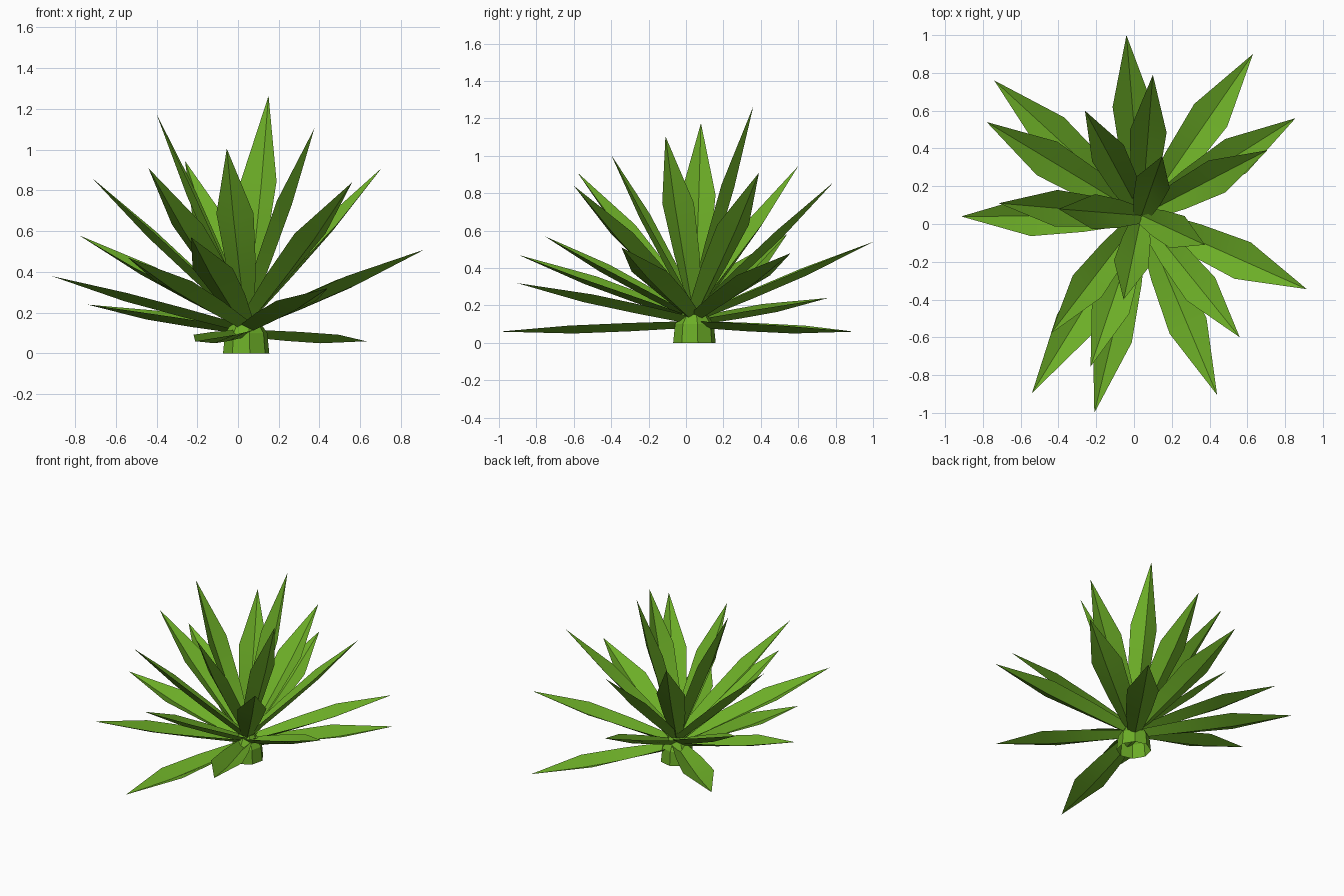
import bpy, bmesh, math
from mathutils import Vector

if "Cube" in bpy.data.objects:
    bpy.data.objects.remove(bpy.data.objects["Cube"])

green = bpy.data.materials.new("leaf green")
green.diffuse_color = (0.15, 0.42, 0.02, 1)
green.use_nodes = True
green.node_tree.nodes["Principled BSDF"].inputs["Base Color"].default_value = green.diffuse_color

CX, CY = 0.04, 0.045   # centre of the stem


def finish(name, bm):
    me = bpy.data.meshes.new(name)
    bm.to_mesh(me)
    bm.free()
    me.materials.append(green)
    me.shade_smooth()
    me.set_sharp_from_angle(angle=math.radians(25))
    ob = bpy.data.objects.new(name, me)
    bpy.context.collection.objects.link(ob)
    return ob


# Stem: short eight-sided sleeve, open underneath
bm = bmesh.new()
rings = []
for radius, z in ((0.115, 0), (0.105, 0.1), (0.05, 0.18)):
    rings.append([bm.verts.new((CX + radius * math.cos(a), CY + radius * math.sin(a), z))
                  for a in (math.tau * (i + 0.2) / 8 for i in range(8))])
for low, high in zip(rings, rings[1:]):
    for i in range(8):
        j = (i + 1) % 8
        bm.faces.new((low[i], low[j], high[j], high[i]))
finish("stem", bm)

# Leaf cross-sections: distance along, half width, raise of the edges, sag of the spine
SECTIONS = ((0.0, 0.04, 0.035, 0.005), (0.33, 0.085, 0.044, 0.016), (0.62, 0.106, 0.042, 0.02))


def leaf(name, tip):
    """Channelled blade with a slightly sagging spine, raised edges and a pointed tip."""
    tip = Vector(tip)
    start = Vector((CX, CY, 0.083 + 0.06 * min(tip.z, 1)))
    spine = tip - start
    side = spine.cross(Vector((0, 0, 1))).normalized()
    up = side.cross(spine).normalized()
    steep = min(max((tip.z - 0.5) / 0.5, 0), 1)   # upright leaves are narrower
    bm = bmesh.new()
    rows = []
    for t, half, lift, sag in SECTIONS:
        half *= 1 - 0.12 * steep
        mid = start + spine * t - up * sag
        edge = mid + up * lift
        rows.append([bm.verts.new(p) for p in (edge - side * half, mid, edge + side * half)])
    point = bm.verts.new(tip)
    for a, b in zip(rows, rows[1:]):
        for i in (0, 1):
            bm.faces.new((a[i], a[i + 1], b[i + 1], b[i]))
    for i in (0, 1):
        bm.faces.new((rows[-1][i], rows[-1][i + 1], point))
    finish(name, bm)


# Leaf tips, from the drooping outer leaves to the upright inner ones
TIPS = [
    (0.63, 0.90, 0.06), (-0.21, -1.00, 0.06), (-0.74, 0.76, 0.24),
    (0.44, -0.905, 0.32), (-0.915, 0.04, 0.38), (-0.54, -0.895, 0.47),
    (0.855, 0.56, 0.48), (0.915, -0.345, 0.51), (-0.04, 1.00, 0.54),
    (-0.23, -0.755, 0.57), (-0.78, 0.54, 0.58), (0.56, -0.60, 0.84),
    (-0.715, 0.11, 0.86), (0.10, 0.79, 0.86), (0.705, 0.39, 0.91),
    (-0.44, -0.58, 0.91), (-0.26, 0.60, 0.945), (-0.055, -0.40, 1.005),
    (0.375, -0.11, 1.105), (-0.40, 0.08, 1.175), (0.15, 0.36, 1.265),
]
for n, tip in enumerate(TIPS, 1):
    leaf(f"leaf_{n}", tip)
